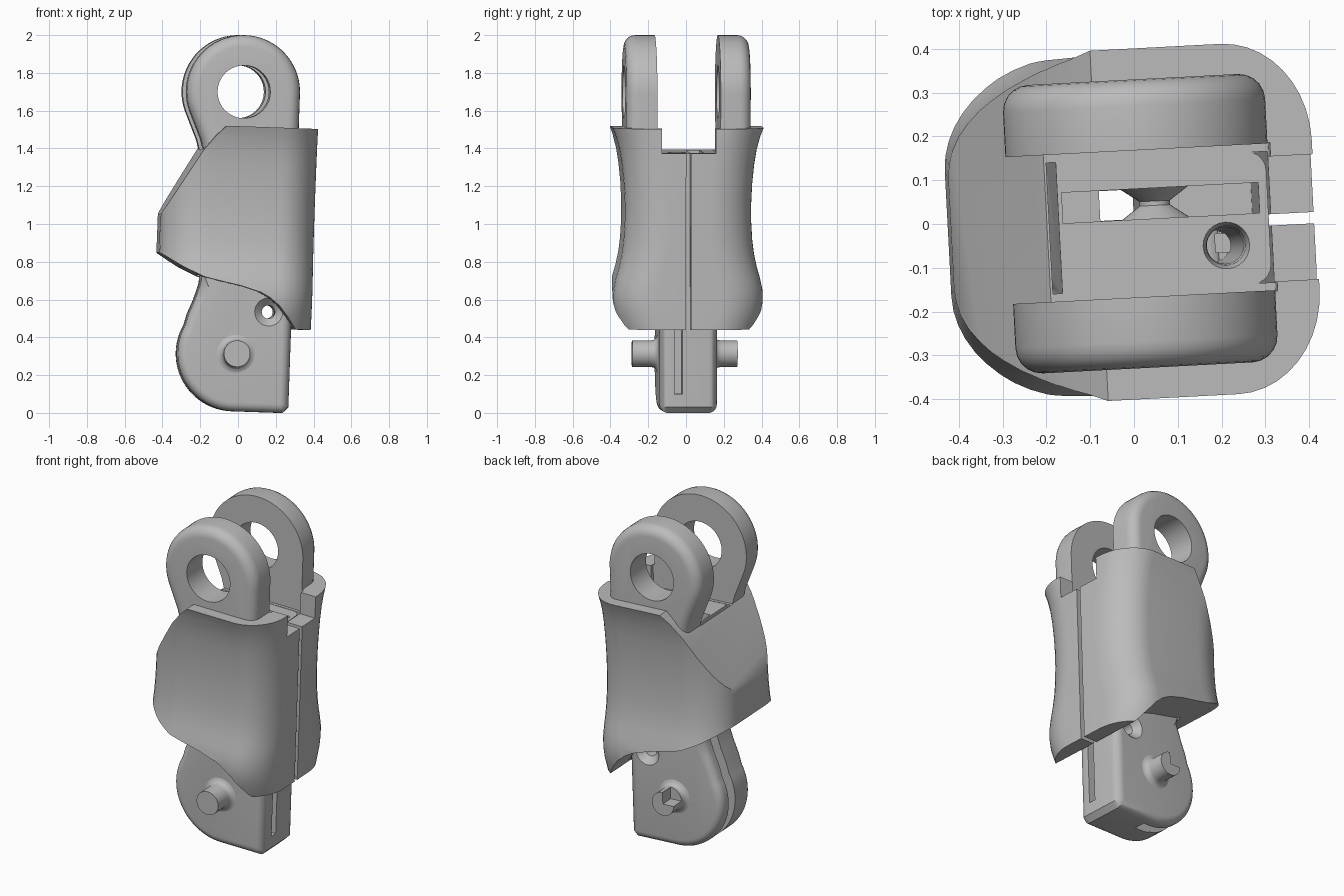
import bpy, bmesh
from math import sin, cos, pi, radians
from mathutils import Matrix

if "Cube" in bpy.data.objects:
    bpy.data.objects.remove(bpy.data.objects["Cube"])

grey = bpy.data.materials.new("plain_grey")
grey.use_nodes = True
COLOUR = (0.5, 0.5, 0.5, 1)
grey.diffuse_color = COLOUR
grey.node_tree.nodes["Principled BSDF"].inputs["Base Color"].default_value = COLOUR

# The whole assembly leans slightly about its middle
LEAN = (Matrix.Translation((0, 0, 1)) @ Matrix.Rotation(radians(3), 4, 'Z')
        @ Matrix.Rotation(radians(2), 4, 'Y') @ Matrix.Translation((0, 0, -1)))


def make(name, bm):
    bmesh.ops.recalc_face_normals(bm, faces=bm.faces[:])
    mesh = bpy.data.meshes.new(name)
    bm.to_mesh(mesh)
    bm.free()
    mesh.materials.append(grey)
    ob = bpy.data.objects.new(name, mesh)
    bpy.context.collection.objects.link(ob)
    return ob


def arc(cx, cz, rx, rz, a0, a1, n):
    steps = [radians(a0 + (a1 - a0) * i / n) for i in range(n + 1)]
    return [(cx + rx * cos(a), cz + rz * sin(a)) for a in steps]


def prism(name, pts, y0, y1, bevel=0, rounded=None):
    """Extrude an x-z outline along y, rounding the rim edges picked by a rule."""
    bm = bmesh.new()
    a = [bm.verts.new((x, y0, z)) for x, z in pts]
    b = [bm.verts.new((x, y1, z)) for x, z in pts]
    bm.faces.new(a)
    bm.faces.new(b)
    for i in range(len(a)):
        j = (i + 1) % len(a)
        bm.faces.new((a[i], a[j], b[j], b[i]))
    if bevel:
        bmesh.ops.recalc_face_normals(bm, faces=bm.faces[:])
        rim = [e for e in bm.edges if abs(e.verts[0].co.y - e.verts[1].co.y) < 1e-5
               and rounded((e.verts[0].co + e.verts[1].co) / 2)]
        bmesh.ops.bevel(bm, geom=rim, offset=bevel, segments=5, profile=0.5,
                        affect='EDGES', clamp_overlap=False)
    return make(name, bm)


def box(x0, x1, y0, y1, z0, z1):
    return prism("cutter", [(x0, z0), (x1, z0), (x1, z1), (x0, z1)], y0, y1)


def loft(name, rings):
    bm = bmesh.new()
    loops = [[bm.verts.new(p) for p in ring] for ring in rings]
    for a, b in zip(loops, loops[1:]):
        for i in range(len(a)):
            j = (i + 1) % len(a)
            bm.faces.new((a[i], a[j], b[j], b[i]))
    bm.faces.new(loops[0])
    bm.faces.new(loops[-1])
    return make(name, bm)


def lathe(name, x, z, profile, n=32):
    """Turn (radius, y) points about an axis parallel to y."""
    return loft(name, [[(px, y, pz) for px, pz in arc(x, z, r, r, 0, 360 - 360 / n, n - 1)]
                       for r, y in profile])


def boolean(ob, cutter, operation='DIFFERENCE'):
    mod = ob.modifiers.new("cut", 'BOOLEAN')
    mod.operation, mod.solver, mod.object = operation, 'EXACT', cutter
    bpy.context.view_layer.update()
    deps = bpy.context.evaluated_depsgraph_get()
    mesh = bpy.data.meshes.new_from_object(ob.evaluated_get(deps))
    ob.modifiers.clear()
    ob.data = mesh
    bpy.data.objects.remove(cutter)


parts = []

# Core: rounded lower knuckle rising into a straight block
PX, PZ, R = 0.004, 0.313, 0.305
outline = [(0.265, 0.008), (0.295, 0.04), (0.295, 1.385), (-0.185, 1.385), (-0.185, 0.74),
           (-0.195, 0.67), (-0.22, 0.59), (-0.25, 0.515)]
outline += arc(PX, PZ, R, R, 152, 270, 24)
core = prism("core_block", outline, -0.152, 0.152, 0.045, lambda p: p.z < 0.72)
# Cord slot, passage, side slot, inspection hole and edge groove
for b in ((-0.175, 0.275, 0.01, 0.08, 0.9, 1.5), (-0.073, 0.035, 0.011, 0.079, -0.1, 1),
          (0.2, 0.4, -0.075, -0.032, 0.11, 0.62)):
    boolean(core, box(*b))
groove = arc(PX, PZ, 0.4, 0.4, 150, 262, 20) + arc(PX, PZ, 0.24, 0.24, 262, 150, 20)
boolean(core, prism("cutter", groove + [(-0.12, 0.7), (-0.3, 0.7)], 0.012, 0.078))
boolean(core, lathe("cutter", 0.171, 0.54, [(0.085, -0.162), (0.035, -0.115),
                                            (0.035, 0.115), (0.085, 0.162)]))
well = [[(x, y, z) for x, y in arc(0.195, -0.06, r, r, 0, 345, 23)]
        for r, z in ((0.036, 0.54), (0.042, 1.3), (0.045, 1.36), (0.055, 1.39))]
boolean(core, loft("cutter", well))
parts.append(core)

# Waisted roller inside the cord slot
parts.append(lathe("cord_roller", 0.05, 1.0, [(0.08, 0.008), (0.035, 0.04),
                                              (0.035, 0.05), (0.08, 0.082)]))

# Hinge pins, the rear one notched
for name, s, end in (("front_pin", -1, 0.285), ("rear_pin", 1, 0.272)):
    pin = lathe(name, PX, PZ, [(0.1, s * 0.145), (0.1, s * 0.152), (0.084, s * 0.157),
                               (0.074, s * 0.168), (0.07, s * 0.185), (0.07, s * end)])
    if s > 0:
        boolean(pin, box(PX - 0.2, PX, 0.19, 0.4, PZ, PZ + 0.2))
    parts.append(pin)

# Pair of eye lugs, rounded on their outer rims
LX, LZ, LR = -0.01, 1.7, 0.3
lug = arc(LX, LZ, LR, LR, 0, 202, 40)
lug += [(-0.255, 1.51), (-0.225, 1.44), (-0.205, 1.37), (-0.2, 1.3), (0.29, 1.3)]
for name, s in (("front_lug", -1), ("rear_lug", 1)):
    ob = prism(name, lug, s * 0.168, s * 0.33, 0.06,
               lambda p: abs(p.y) > 0.3 and p.z > 1.31)
    boolean(ob, lathe("cutter", LX, LZ, [(0.14, -0.5), (0.14, 0.5)], 40))
    parts.append(ob)

# Sleeve: waisted rounded-rectangle loft
heights = [(0.40, 0.335), (0.47, 0.365), (0.54, 0.388), (0.60, 0.397), (0.66, 0.395),
           (0.72, 0.382), (0.78, 0.365), (0.85, 0.350), (0.92, 0.341), (1.02, 0.335),
           (1.12, 0.335), (1.22, 0.340), (1.32, 0.350), (1.40, 0.363), (1.47, 0.382),
           (1.53, 0.406)]
rings = []
for z, h in heights:
    ring = arc(0.2, h - 0.23, 0.198, 0.23, 0, 90, 10)
    ring += arc(-0.17, h - 0.21, 0.25, 0.21, 90, 180, 10)
    ring += [(x, -y) for x, y in reversed(ring)]
    rings.append([(x, y, z) for x, y in ring])
sleeve = loft("sleeve", rings)
# Trim to the swept side outline
trim = [(0.5, 1.517), (-0.098, 1.517), (-0.15, 1.465), (-0.214, 1.385), (-0.422, 1.035),
        (-0.5, 0.905), (-0.5, 0.876), (-0.405, 0.826), (-0.3, 0.765), (-0.19, 0.715),
        (-0.09, 0.693), (0.011, 0.673), (0.113, 0.643), (0.165, 0.615), (0.215, 0.574),
        (0.265, 0.512), (0.308, 0.452), (0.5, 0.452)]
boolean(sleeve, prism("cutter", trim, -0.6, 0.6), 'INTERSECT')
# Core cavity, space between lugs, wall notch and closing slit
for b in ((-0.207, 0.3, -0.15, 0.15, 0.3, 1.6), (-0.4, 0.302, -0.17, 0.17, 1.387, 1.6),
          (0.25, 0.6, -0.148, 0.138, 1.387, 1.6), (0.25, 0.6, -0.02, 0.006, 0.3, 1.6)):
    boolean(sleeve, box(*b))
parts.append(sleeve)

# Shading and lean
for ob in parts:
    bpy.ops.object.select_all(action='DESELECT')
    ob.select_set(True)
    bpy.context.view_layer.objects.active = ob
    bpy.ops.object.shade_smooth_by_angle(angle=radians(32))
    ob.matrix_world = LEAN
